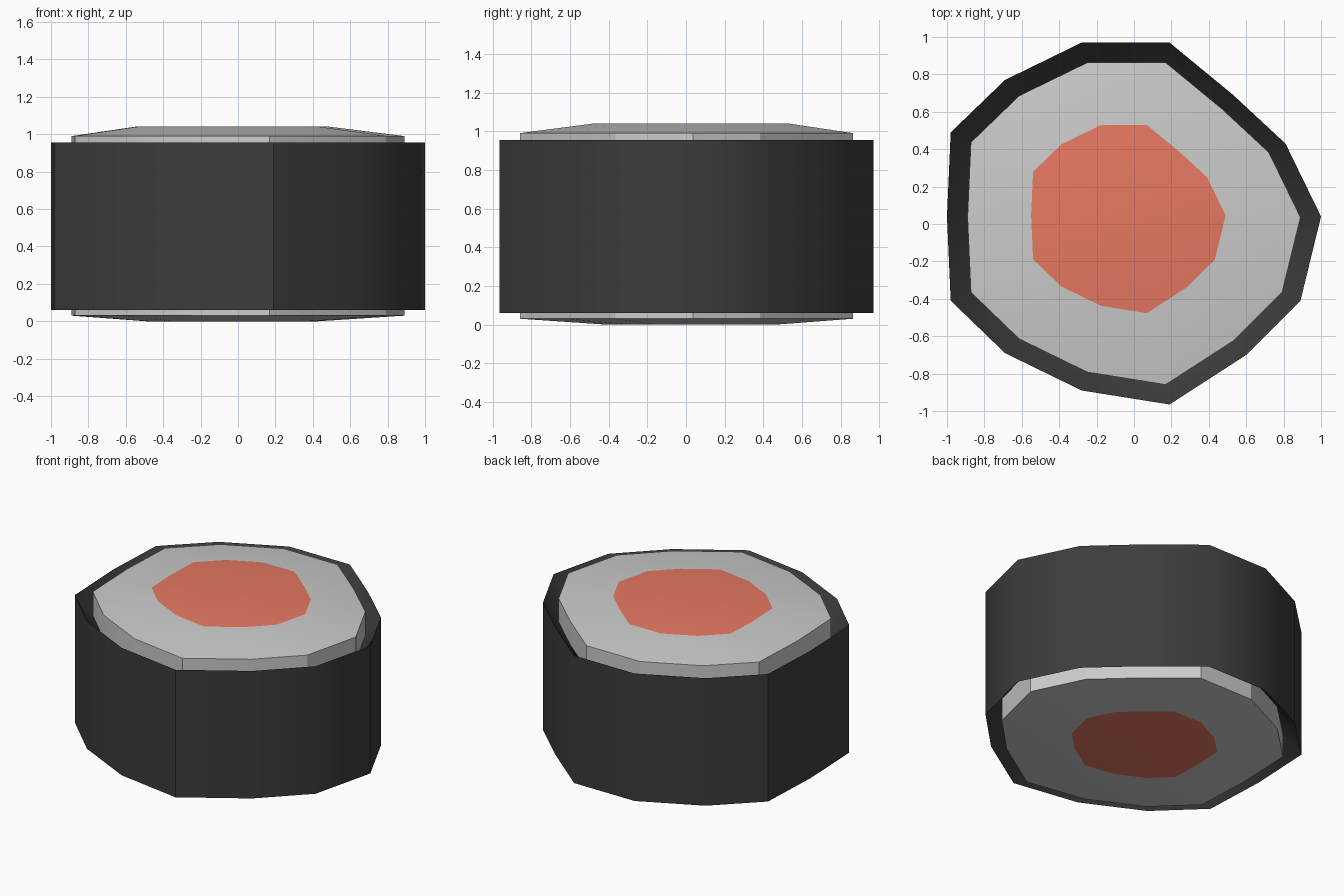
import bpy, bmesh
from mathutils import Vector

if "Cube" in bpy.data.objects:
    bpy.data.objects.remove(bpy.data.objects["Cube"])

# Hand-cut outline of the roll, counter-clockwise would be reversed: clockwise from the back
OUTLINE = [(-0.28, 0.97), (0.19, 0.97), (0.53, 0.69), (0.81, 0.43), (1.0, 0.04),
           (0.89, -0.41), (0.60, -0.70), (0.19, -0.965), (-0.28, -0.89), (-0.69, -0.69),
           (-0.98, -0.41), (-1.0, 0.04), (-0.98, 0.49), (-0.69, 0.77)]
N = len(OUTLINE)


def material(name, rgb):
    m = bpy.data.materials.new(name)
    m.diffuse_color = (*rgb, 1)
    m.use_nodes = True
    m.node_tree.nodes["Principled BSDF"].inputs["Base Color"].default_value = m.diffuse_color
    return m


def loft(name, rings, mats=(), cap=False, cap_mat=0, smooth=40):
    """Skin rings of (scale, z, dx, dy), listed from bottom to top."""
    bm = bmesh.new()
    loops = [[bm.verts.new((x * s + dx, y * s + dy, z)) for x, y in OUTLINE]
             for s, z, dx, dy in rings]
    for a, b in zip(loops, loops[1:]):
        for i in range(N):
            j = (i + 1) % N
            bm.faces.new((a[j], a[i], b[i], b[j]))
    if cap:
        for f in (bm.faces.new(loops[0]), bm.faces.new(loops[-1][::-1])):
            f.material_index = cap_mat
    me = bpy.data.meshes.new(name)
    bm.to_mesh(me)
    bm.free()
    ob = bpy.data.objects.new(name, me)
    bpy.context.collection.objects.link(ob)
    for m in mats:
        me.materials.append(m)
    bpy.ops.object.select_all(action='DESELECT')
    ob.select_set(True)
    bpy.context.view_layer.objects.active = ob
    bpy.ops.object.shade_smooth_by_angle(angle=smooth * 3.14159 / 180)
    return ob


seaweed = material("seaweed", (0.045, 0.045, 0.045))
fish = material("fish", (0.80, 0.19, 0.12))
rice = material("rice", (0.8, 0.8, 0.8))

# Seaweed wrap: outer wall with rims folding inward to the rice
loft("seaweed_wrap", [(0.89, 0.19, 0, 0), (0.945, 0.13, 0, 0), (1, 0.06, 0, 0),
                      (1, 0.955, 0, 0), (0.945, 0.885, 0, 0), (0.89, 0.825, 0, 0)], [seaweed])

# Rice core with bulging ends, capped by the fish filling
loft("rice_and_filling", [(0.46, 0.0, -0.03, 0.025), (0.89, 0.03, 0, 0), (0.89, 0.99, 0, 0),
                          (0.52, 1.04, -0.03, 0.025)], [rice, fish], cap=True, cap_mat=1, smooth=20)
